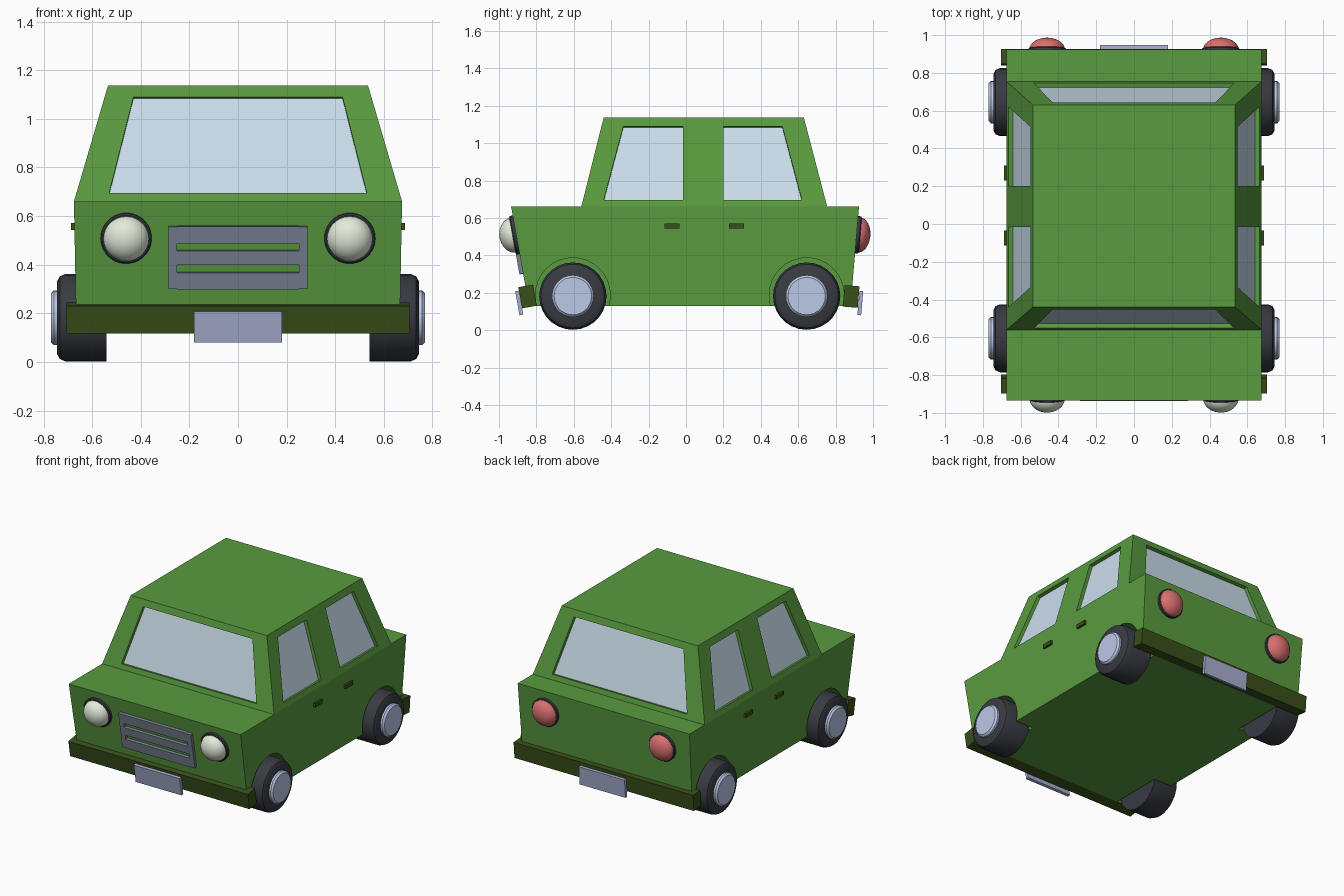
import bpy, bmesh, math
from mathutils import Vector, Matrix

if "Cube" in bpy.data.objects:
    bpy.data.objects.remove(bpy.data.objects["Cube"])


def material(name, rgb):
    m = bpy.data.materials.new(name)
    m.diffuse_color = (*rgb, 1)
    m.use_nodes = True
    m.node_tree.nodes["Principled BSDF"].inputs["Base Color"].default_value = m.diffuse_color
    return m


GREEN = material("green paint", (0.10, 0.33, 0.05))
DARK = material("dark green", (0.04, 0.08, 0.01))
GLASS = material("glass", (0.60, 0.73, 0.84))
RUBBER = material("rubber", (0.04, 0.043, 0.055))
HUB = material("hub metal", (0.50, 0.58, 0.80))
PLATE = material("plate", (0.38, 0.43, 0.63))
GRILLE = material("grille", (0.19, 0.22, 0.29))
WHITE = material("white lens", (0.76, 0.83, 0.70))
RED = material("red lens", (0.70, 0.16, 0.16))


def finish(bm, name, mat=None, smooth=False):
    bmesh.ops.recalc_face_normals(bm, faces=bm.faces)
    me = bpy.data.meshes.new(name)
    bm.to_mesh(me)
    bm.free()
    ob = bpy.data.objects.new(name, me)
    bpy.context.collection.objects.link(ob)
    if mat:
        me.materials.append(mat)
    if smooth:
        bpy.ops.object.select_all(action='DESELECT')
        ob.select_set(True)
        bpy.context.view_layer.objects.active = ob
        bpy.ops.object.shade_smooth_by_angle(angle=math.radians(35))
    return ob


def prism(bm, pts, n, d0, d1):
    """Polygon extruded along n between offsets d0 and d1."""
    a = [bm.verts.new(p + n * d0) for p in pts]
    b = [bm.verts.new(p + n * d1) for p in pts]
    bm.faces.new(a)
    bm.faces.new(b)
    for i in range(len(pts)):
        j = (i + 1) % len(pts)
        bm.faces.new((a[i], a[j], b[j], b[i]))


def box(bm, center, size, n=Vector((0, 1, 0))):
    """Box whose local y points along n."""
    rot = n.to_track_quat('Y', 'Z').to_matrix().to_4x4()
    bmesh.ops.create_cube(bm, size=1, matrix=Matrix.Translation(center) @ rot @ Matrix.Diagonal((*size, 1)))


def lathe(name, profile, center, axis, mat, steps=28):
    """Spin (distance, radius) points around an axis."""
    bm = bmesh.new()
    vs = [bm.verts.new((d, 0, r)) for d, r in profile]
    es = [bm.edges.new(p) for p in zip(vs, vs[1:])]
    bmesh.ops.spin(bm, geom=vs + es, cent=(0, 0, 0), axis=(1, 0, 0), angle=math.tau, steps=steps)
    bmesh.ops.remove_doubles(bm, verts=bm.verts, dist=1e-4)
    rot = axis.to_track_quat('X', 'Z').to_matrix().to_4x4()
    bm.transform(Matrix.Translation(center) @ rot)
    return finish(bm, name, mat, True)


# Body shell: side profile (y, z, half width), lower body plus cabin
prof = [(-.84, .13, .665), (-.935, .66, .675), (-.56, .66, .675), (-.44, 1.137, .535),
        (.63, 1.137, .535), (.755, .66, .675), (.925, .66, .675), (.88, .13, .665)]
bm = bmesh.new()
L = [bm.verts.new((-w, y, z)) for y, z, w in prof]
R = [bm.verts.new((w, y, z)) for y, z, w in prof]
for i in range(8):
    j = (i + 1) % 8
    bm.faces.new((L[i], L[j], R[j], R[i]))
for S in (L, R):
    bm.faces.new([S[i] for i in (0, 1, 2, 5, 6, 7)])
    bm.faces.new([S[i] for i in (2, 3, 4, 5)])
body = finish(bm, "body", GREEN)

# Windows: pockets in the cabin with glass at the bottom
cut = bmesh.new()
side_x = lambda z: .675 - (z - .66) / .477 * .14
front_y = lambda z: -.56 + (z - .66) / .477 * .12
rear_y = lambda z: .755 - (z - .66) / .477 * .125
Z0, Z1 = .695, 1.09


def window(name, pts, n):
    pts = [Vector(p) for p in pts]
    n = Vector(n).normalized()
    prism(cut, pts, n, -.035, .06)
    g = bmesh.new()
    prism(g, pts, n, -.0355, -.024)
    finish(g, name, GLASS)


for name, fy, n in (("windscreen", front_y, (0, -.477, .12)), ("rear_window", rear_y, (0, .477, .125))):
    window(name, [(-.53, fy(Z0), Z0), (.53, fy(Z0), Z0), (.43, fy(Z1), Z1), (-.43, fy(Z1), Z1)], n)
for s in (-1, 1):
    for name, ys in (("front_side_window", (-.44, -.015, -.015, -.335)),
                     ("back_side_window", (.2, .62, .515, .2))):
        window(name, [(s * side_x(z), y, z) for y, z in zip(ys, (Z0, Z0, Z1, Z1))], (s * .477, 0, .14))

# Wheels and wheel wells
WY = (-.605, .645)
for s in (-1, 1):
    ax = Vector((s, 0, 0))
    for y in WY:
        c = Vector((0, y, .182))
        bmesh.ops.create_cone(cut, cap_ends=True, segments=32, radius1=.2, radius2=.2, depth=.3,
                              matrix=Matrix.Translation((s * .675, y, .187)) @ Matrix.Rotation(math.pi / 2, 4, 'Y'))
        lathe("tyre", [(.54, 0), (.54, .18), (.71, .18), (.733, .17), (.745, .148), (.745, 0)], c, ax, RUBBER)
        lathe("hub", [(.735, .112), (.758, .112), (.77, .1), (.77, 0)], c, ax, HUB)

# Cut pockets and wells out of the body
cutter = finish(cut, "cutter")
cutter.hide_render = True
mod = body.modifiers.new("cut", 'BOOLEAN')
mod.operation, mod.solver, mod.object = 'DIFFERENCE', 'EXACT', cutter
dg = bpy.context.evaluated_depsgraph_get()
cut_mesh = bpy.data.meshes.new_from_object(body.evaluated_get(dg))
body.modifiers.clear()
body.data = cut_mesh
bpy.data.objects.remove(cutter)

# Lights on both ends
NF = Vector((0, -.53, -.095)).normalized()
NR = Vector((0, .53, -.045)).normalized()
face_y = lambda z: -.84 - (z - .13) / .53 * .095
back_y = lambda z: .88 + (z - .13) / .53 * .045
dome = [(.015 + .075 * math.sin(t * math.pi / 16), .094 * math.cos(t * math.pi / 16)) for t in range(8)] + [(.09, 0)]
for s in (-1, 1):
    for name, fy, n, mat, r in (("headlight", face_y, NF, WHITE, .105), ("tail_light", back_y, NR, RED, .1)):
        c = Vector((s * .46, fy(.51), .51))
        k = 1 if n is NF else .82
        lathe(name + "_rim", [(-.02, r), (.015, r), (.02, r - .006), (.02, 0)], c, n, RUBBER)
        lathe(name, [(d * k, q) for d, q in dome], c, n, mat)

# Grille with two open slots
bm = bmesh.new()
for x, z, w, h in ((0, .525, .5, .07), (0, .43, .5, .06), (0, .335, .5, .07),
                   (-.2675, .43, .035, .26), (.2675, .43, .035, .26)):
    box(bm, (x, face_y(z) - .005, z), (w, .03, h), NF)
finish(bm, "grille", GRILLE)

# Bumpers and plates
for end, n, by, py in (("front", NF, -.847, -.892), ("rear", NR, .883, .932)):
    bm = bmesh.new()
    box(bm, (0, by, .18), (1.41, .08, .115), n)
    finish(bm, end + "_bumper", DARK)
    bm = bmesh.new()
    box(bm, (0, py, .145), (.36, .02, .13), n)
    finish(bm, end + "_plate", PLATE)

# Door handles
bm = bmesh.new()
for s in (-1, 1):
    for y in (-.075, .27):
        box(bm, (s * .675, y, .557), (.026, .08, .028))
finish(bm, "door_handles", DARK)
